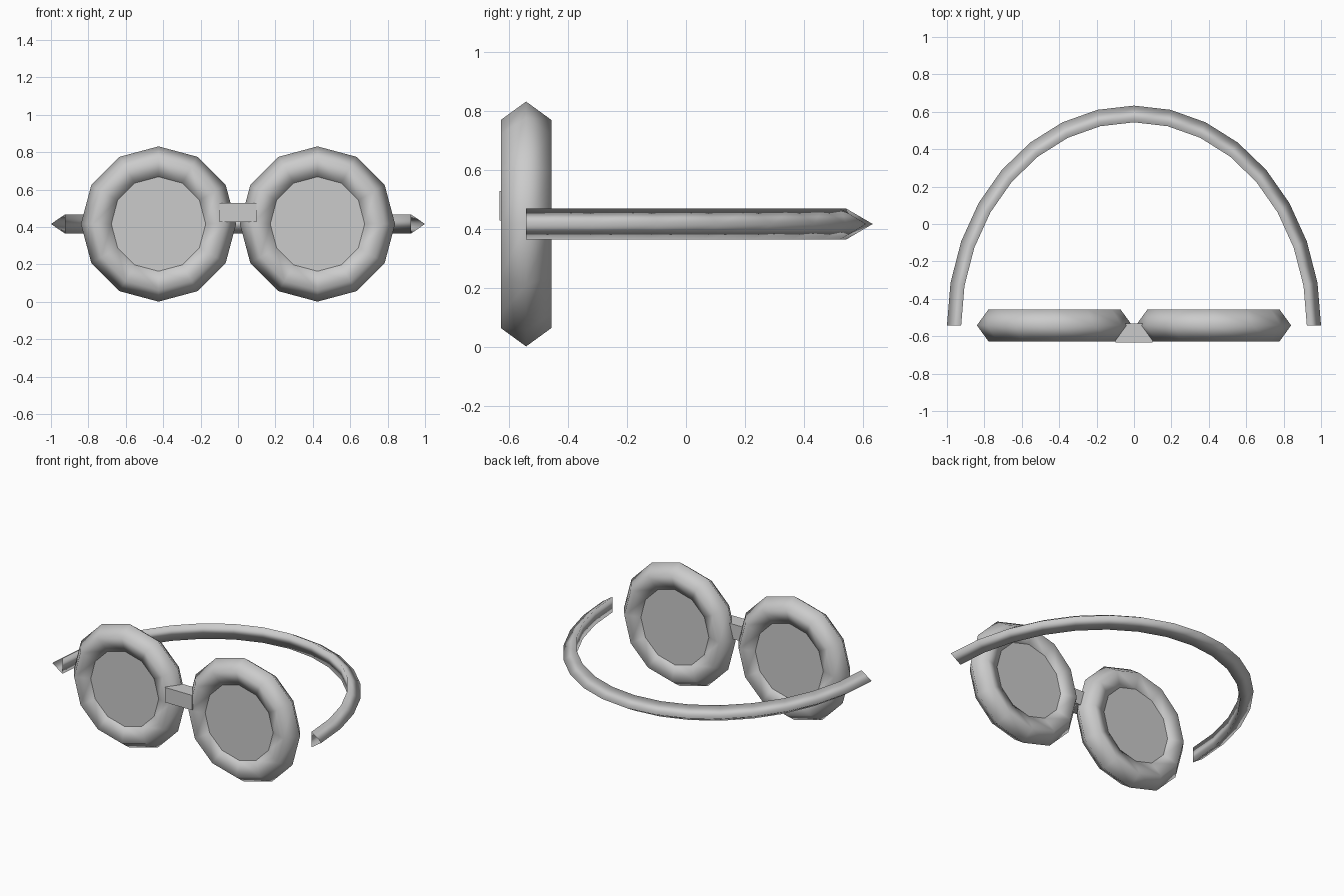
import bpy, bmesh
from math import sin, cos, pi

if "Cube" in bpy.data.objects:
    bpy.data.objects.remove(bpy.data.objects["Cube"])

ZC = 0.416      # height of the lens centres and strap
Y0 = -0.542     # depth of the lens plane


def make_object(name, bm, smooth):
    bmesh.ops.recalc_face_normals(bm, faces=bm.faces)
    mesh = bpy.data.meshes.new(name)
    bm.to_mesh(mesh)
    bm.free()
    for p in mesh.polygons:
        p.use_smooth = smooth
    obj = bpy.data.objects.new(name, mesh)
    bpy.context.collection.objects.link(obj)
    return obj


def skin(bm, rows, close_rows):
    """Bridge a list of closed cross-sections; returns their vertices."""
    rows = [[bm.verts.new(co) for co in row] for row in rows]
    n = len(rows[0])
    count = len(rows) if close_rows else len(rows) - 1
    for i in range(count):
        a, b = rows[i], rows[(i + 1) % len(rows)]
        for j in range(n):
            k = (j + 1) % n
            bm.faces.new((a[j], a[k], b[k], b[j]))
    return rows


# Rim cross-section: regular pentagon as (radius, depth)
RIM = [(0.325 + 0.09 * cos(2 * pi * i / 5), 0.09 * sin(2 * pi * i / 5))
       for i in range(5)]
SIDES = 12

for side, sx in (("left", -1), ("right", 1)):
    cx = 0.425 * sx
    angles = [2 * pi * i / SIDES for i in range(SIDES)]

    # Chunky twelve-sided rim
    bm = bmesh.new()
    skin(bm, [[(cx + r * cos(a), Y0 + d, ZC + r * sin(a)) for r, d in RIM]
              for a in angles], True)
    make_object(side + "_rim", bm, True)

    # Thick lens filling the rim opening
    bm = bmesh.new()
    ends = skin(bm, [[(cx + 0.2525 * cos(a), Y0 + d, ZC + 0.2525 * sin(a))
                      for a in angles] for d in (-0.053, 0.053)], False)
    for ring in ends:
        bm.faces.new(ring)
    make_object(side + "_lens", bm, False)

# Nose bridge block
bm = bmesh.new()
bmesh.ops.create_cube(bm, size=1)
for v in bm.verts:
    v.co = (v.co.x * 0.2, v.co.y * 0.102 - 0.582, v.co.z * 0.1 + 0.478)
make_object("nose_bridge", bm, False)

# Head strap: open-ended triangular tube swept along a half ellipse
STRAP = [(1.0, 0), (0.924, 0.052), (0.924, -0.052)]
bm = bmesh.new()
skin(bm, [[(r * cos(a), Y0 + 1.175 * r * sin(a), ZC + h) for r, h in STRAP]
          for a in [pi * i / 16 for i in range(17)]], False)
make_object("head_strap", bm, True)
